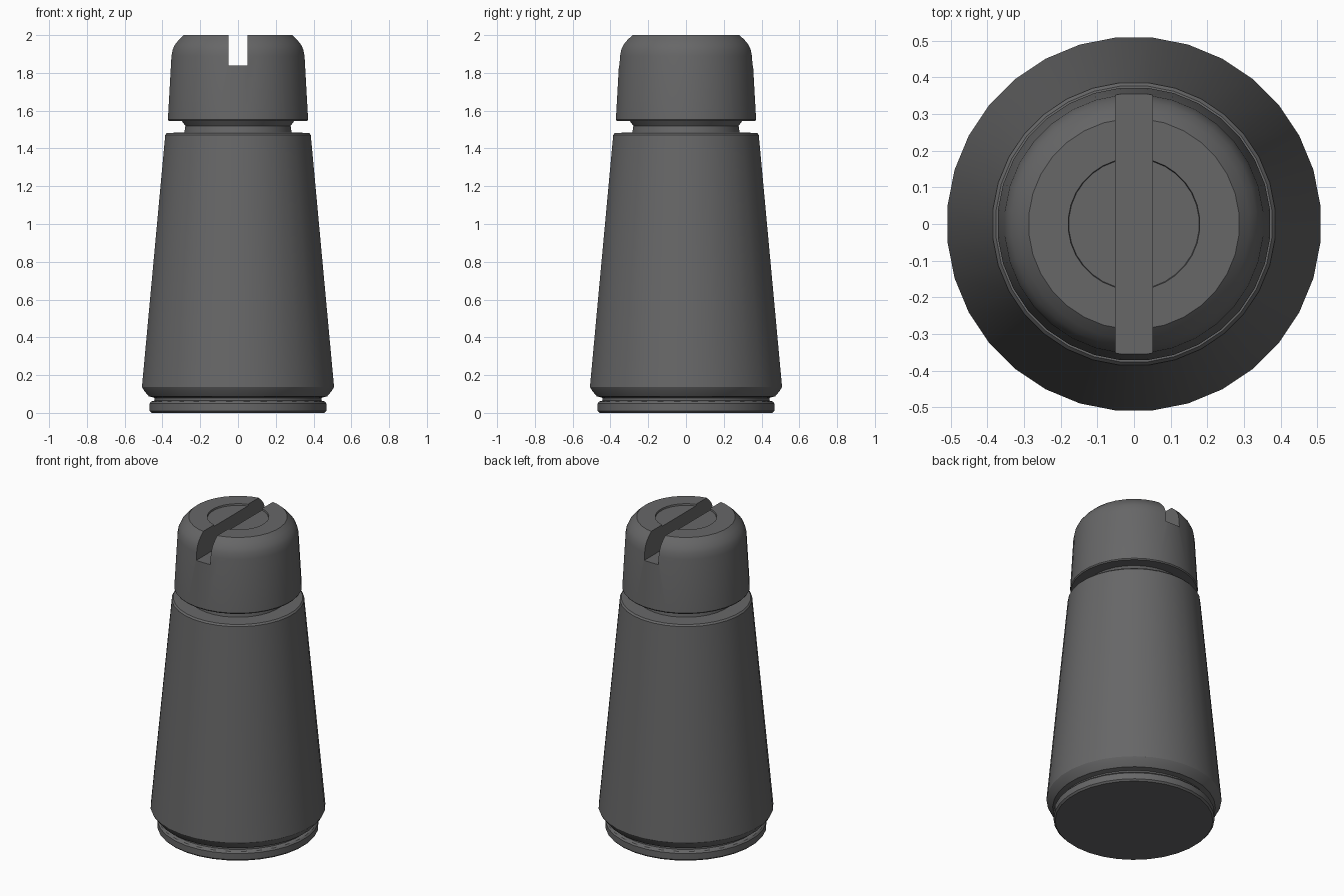
import bpy, bmesh, math

if "Cube" in bpy.data.objects:
    bpy.data.objects.remove(bpy.data.objects["Cube"])

SIDES = 32

grey = bpy.data.materials.new("dark_grey")
grey.diffuse_color = (0.135, 0.135, 0.137, 1)
grey.use_nodes = True
grey.node_tree.nodes["Principled BSDF"].inputs["Base Color"].default_value = grey.diffuse_color


def finish(name, bm):
    bmesh.ops.recalc_face_normals(bm, faces=bm.faces[:])
    mesh = bpy.data.meshes.new(name)
    bm.to_mesh(mesh)
    bm.free()
    mesh.materials.append(grey)
    obj = bpy.data.objects.new(name, mesh)
    bpy.context.collection.objects.link(obj)
    return obj


def lathe(name, profile, close_top):
    """Revolve (radius, z) points about z, closing the bottom and optionally the top."""
    bm = bmesh.new()
    rings = []
    for r, z in profile:
        ring = []
        for i in range(SIDES):
            a = 2 * math.pi * (i + 0.5) / SIDES
            ring.append(bm.verts.new((r * math.cos(a), r * math.sin(a), z)))
        rings.append(ring)
    for low, high in zip(rings, rings[1:]):
        for i in range(SIDES):
            j = (i + 1) % SIDES
            bm.faces.new((low[i], low[j], high[j], high[i]))
    bm.faces.new(rings[0][::-1])
    if close_top:
        bm.faces.new(rings[-1])
    return finish(name, bm)


def activate(obj):
    bpy.ops.object.select_all(action='DESELECT')
    obj.select_set(True)
    bpy.context.view_layer.objects.active = obj


# Tapered body with grooved foot and narrow neck
body = lathe("tapered_body", [
    (0.460, 0.0), (0.470, 0.01), (0.470, 0.05), (0.462, 0.06),
    (0.445, 0.065), (0.445, 0.08), (0.475, 0.088), (0.500, 0.118),
    (0.511, 0.138), (0.387, 1.472), (0.378, 1.482),
    (0.285, 1.485), (0.280, 1.52), (0.300, 1.546)], False)

# Domed cap with a shallow round recess on top
cap = lathe("cap", [
    (0.368, 1.545), (0.373, 1.552), (0.354, 1.89), (0.347, 1.925),
    (0.335, 1.95), (0.315, 1.975), (0.288, 2.0),
    (0.180, 2.0), (0.178, 1.99)], True)

# Screwdriver slot across the cap
bm = bmesh.new()
bmesh.ops.create_cube(bm, size=1)
bmesh.ops.scale(bm, vec=(0.1, 1.2, 0.4), verts=bm.verts)
bmesh.ops.translate(bm, vec=(0, 0, 2.04), verts=bm.verts)
cutter = finish("slot_cutter", bm)
cutter.hide_render = True
mod = cap.modifiers.new("slot", 'BOOLEAN')
mod.operation = 'DIFFERENCE'
mod.solver = 'EXACT'
mod.object = cutter
activate(cap)
bpy.ops.object.modifier_apply(modifier="slot")
bpy.data.objects.remove(cutter)

# Smooth sides with crisp rims
for obj in (body, cap):
    activate(obj)
    bpy.ops.object.shade_smooth_by_angle(angle=math.radians(30))
